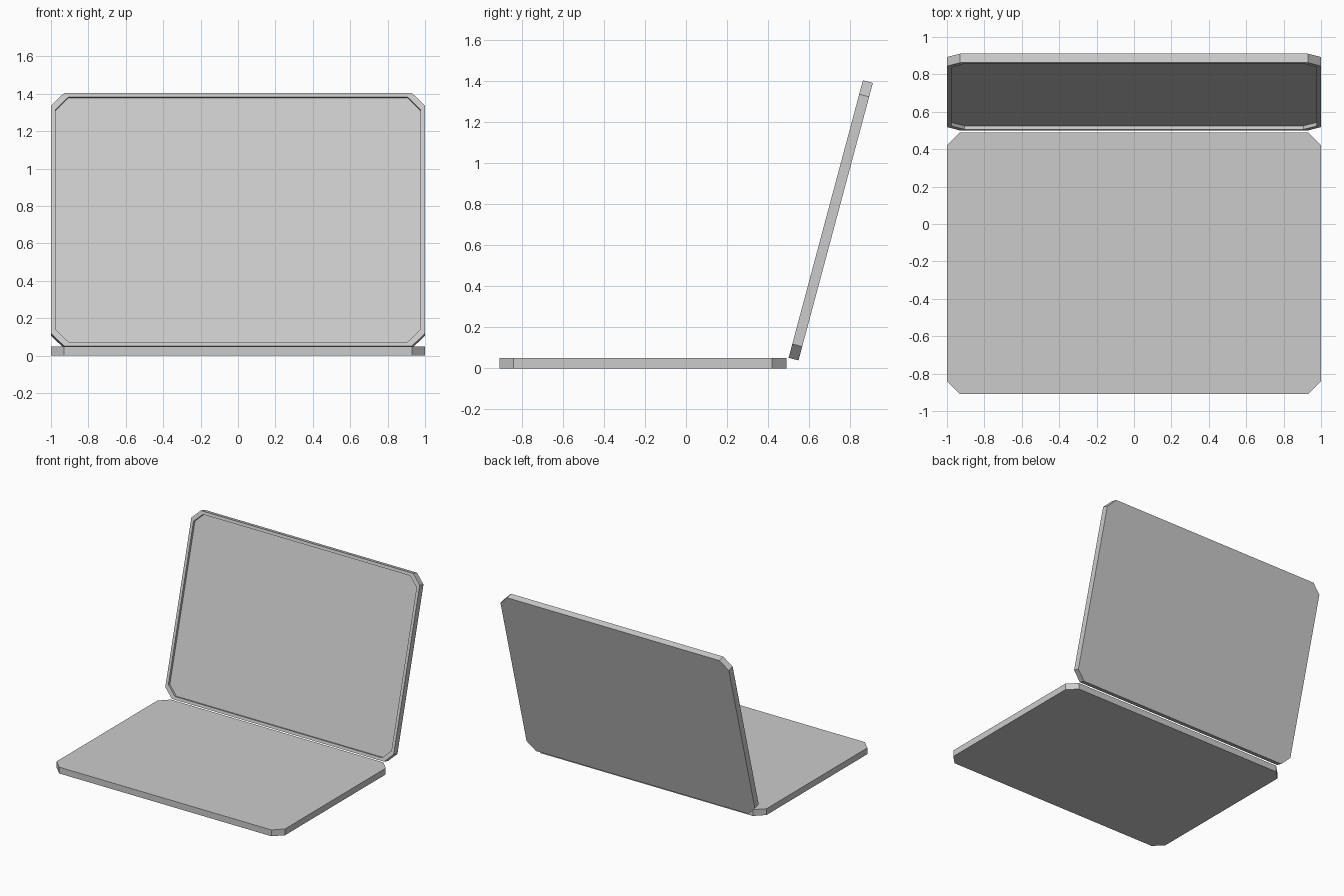
import bpy, bmesh, math
from mathutils import Matrix

if "Cube" in bpy.data.objects:
    bpy.data.objects.remove(bpy.data.objects["Cube"])

W, L, T, CUT = 2.0, 1.4, 0.05, 0.07   # panel width, length, thickness, corner cut
RIM, DEPTH = 0.023, 0.02              # screen bezel width and recess depth
TILT = math.radians(75)               # lid opening above horizontal


def octagon(bm, inset, z):
    """Ring of verts for a corner-cut rectangle, front edge on y = 0."""
    x, y0, y1, c = W / 2 - inset, inset, L - inset, CUT
    pts = [(-x + c, y0), (x - c, y0), (x, y0 + c), (x, y1 - c),
           (x - c, y1), (-x + c, y1), (-x, y1 - c), (-x, y0 + c)]
    return [bm.verts.new((px, py, z)) for px, py in pts]


def panel(name, matrix, recessed=False):
    bm = bmesh.new()
    rings = [octagon(bm, 0, 0), octagon(bm, 0, T)]
    if recessed:
        rings += [octagon(bm, RIM, T), octagon(bm, RIM, T - DEPTH)]
    bm.faces.new(rings[0][::-1])
    for a, b in zip(rings, rings[1:]):
        for i in range(8):
            j = (i + 1) % 8
            bm.faces.new((a[i], a[j], b[j], b[i]))
    bm.faces.new(rings[-1])
    bmesh.ops.recalc_face_normals(bm, faces=bm.faces)
    mesh = bpy.data.meshes.new(name)
    bm.to_mesh(mesh)
    bm.free()
    obj = bpy.data.objects.new(name, mesh)
    bpy.context.collection.objects.link(obj)
    obj.matrix_world = matrix
    return obj


# flat keyboard half
panel("base", Matrix.Translation((0, -0.91, 0)))

# tilted lid with recessed screen facing the front
back_y = 0.50 + T * math.sin(TILT)
back_z = 0.052 - T * math.cos(TILT)
panel("screen_lid",
      Matrix.Translation((0, back_y, back_z)) @ Matrix.Rotation(TILT, 4, 'X'),
      recessed=True)
